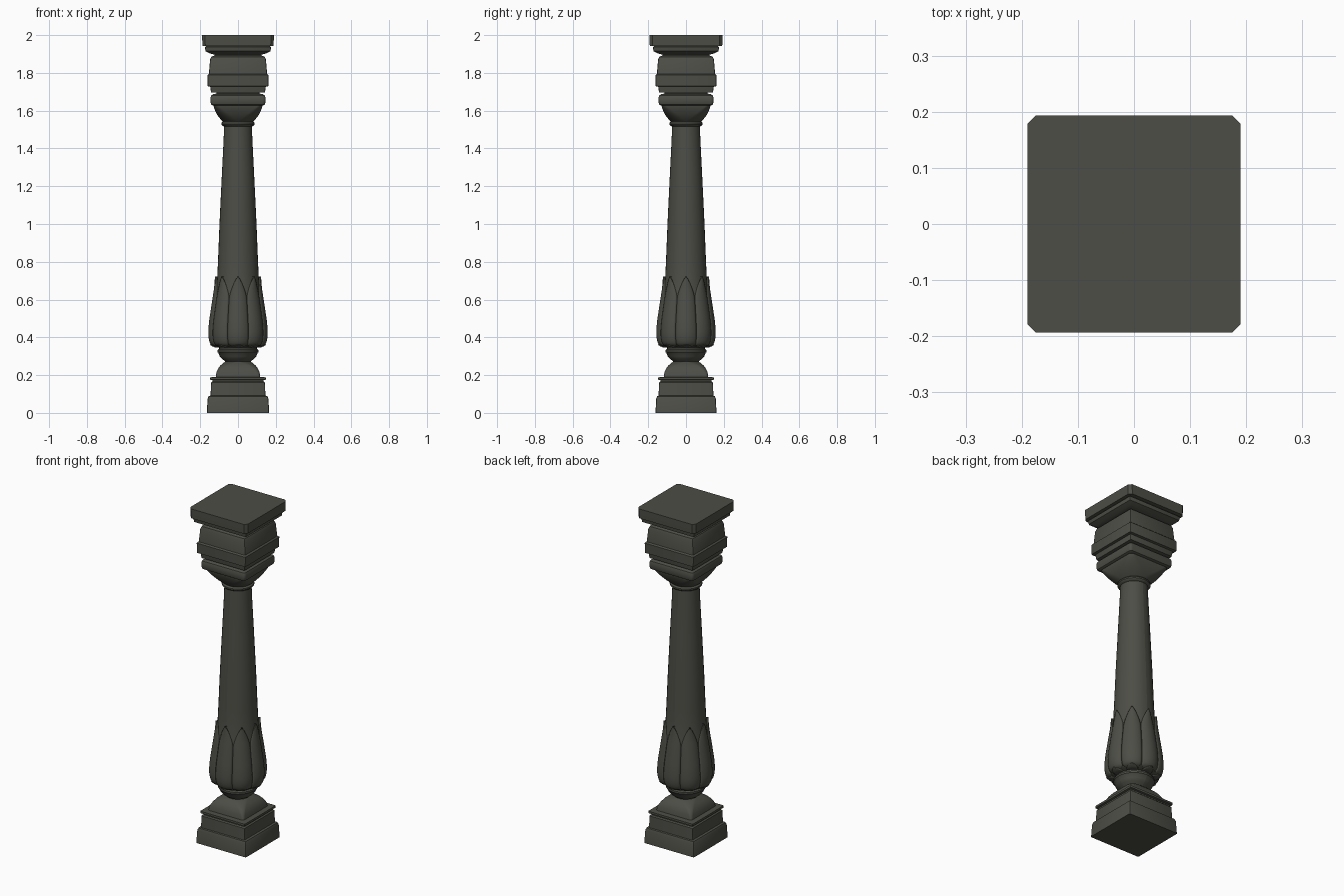
import bpy, math
from math import sin, cos, pi

cube = bpy.data.objects.get("Cube")
if cube:
    bpy.data.objects.remove(cube, do_unlink=True)

stone = bpy.data.materials.new("dark grey stone")
stone.use_nodes = True
COLOUR = (0.075, 0.075, 0.062, 1)
stone.diffuse_color = COLOUR
stone.node_tree.nodes["Principled BSDF"].inputs["Base Color"].default_value = COLOUR


def make(name, verts, faces, angle=32):
    mesh = bpy.data.meshes.new(name)
    mesh.from_pydata(verts, [], faces)
    mesh.materials.append(stone)
    obj = bpy.data.objects.new(name, mesh)
    bpy.context.collection.objects.link(obj)
    bpy.ops.object.select_all(action="DESELECT")
    obj.select_set(True)
    bpy.context.view_layer.objects.active = obj
    bpy.ops.object.shade_smooth_by_angle(angle=math.radians(angle))
    return obj


def section(half, roundness, steps):
    """Square outline whose corners are rounded by a share of its half width."""
    c = half * roundness
    pts = []
    for q in range(4):
        mid = q * pi / 2 + pi / 4
        cx = math.copysign(half - c, cos(mid))
        cy = math.copysign(half - c, sin(mid))
        for i in range(steps + 1):
            a = (q + i / steps) * pi / 2
            pts.append((cx + c * cos(a), cy + c * sin(a)))
    return pts


def loft(name, profile, steps=8, stretch_y=1.0):
    """Stack outlines given as (height, half width, roundness)."""
    n = 4 * (steps + 1)
    verts = [(x, y * stretch_y, z) for z, h, r in profile for x, y in section(h, r, steps)]
    faces = [(k * n + i, k * n + (i + 1) % n, (k + 1) * n + (i + 1) % n, (k + 1) * n + i)
             for k in range(len(profile) - 1) for i in range(n)]
    top = (len(profile) - 1) * n
    faces += [tuple(reversed(range(n))), tuple(range(top, top + n))]
    obj = make(name, verts, faces)
    # merge the doubled points of fully round outlines
    weld = obj.modifiers.new("weld", "WELD")
    weld.merge_threshold = 0.00005
    return obj


def square(points, corner=0.04):
    return [(z, h, corner) for z, h in points]


def turned(points):
    return [(z, h, 1) for z, h in points]


def along(points, t):
    """Smooth curve through evenly spaced control points."""
    f = t * (len(points) - 1)
    i = min(int(f), len(points) - 2)
    f -= i
    p = [points[max(0, min(len(points) - 1, i + k))] for k in (-1, 0, 1, 2)]
    return [0.5 * (2 * b + (c - a) * f + (2 * a - 5 * b + 4 * c - d) * f * f
                   + (3 * b - a - 3 * c + d) * f ** 3) for a, b, c, d in zip(*p)]


def leaf(name, rail, width, bulge, angle, thickness, rows=24, cols=10):
    """Bowed leaf that follows a (height, radius) rail."""
    verts, faces = [], []
    for j in range(rows + 1):
        z, r = along(rail, j / rows)
        w = width(j / rows)
        for i in range(cols + 1):
            u = 2 * i / cols - 1
            rad = r - bulge * u * u * min(1, w / width(0.5))
            a = angle + u * w
            verts.append((rad * cos(a), rad * sin(a), z))
    n = cols + 1
    for j in range(rows):
        for i in range(cols):
            a = j * n + i
            faces.append((a, a + 1, a + n + 1, a + n))
    obj = make(name, verts, faces, 50)
    solid = obj.modifiers.new("thickness", "SOLIDIFY")
    solid.thickness = thickness
    solid.offset = -1


# Square foot
loft("plinth", square([(0, .165), (.075, .161), (.088, .156), (.092, .145)]), 2, 0.98)
loft("base_block", square([(.09, .145), (.16, .143), (.166, .136), (.173, .136),
                           (.176, .147), (.188, .147), (.191, .118)]), 2)

# Square dome that turns round at the neck
loft("base_dome", [(.188, .118, .1), (.215, .114, .15), (.235, .105, .25), (.25, .094, .4),
                   (.262, .08, .65), (.272, .067, 1)])
loft("neck_cup", turned([(.265, .06), (.275, .07), (.285, .084), (.3, .097), (.318, .104),
                         (.322, .109), (.333, .109), (.338, .1), (.37, .1)]))

# Round shaft with a bulb inside the leaves
loft("shaft", turned([(.345, .1), (.355, .125), (.375, .139), (.42, .145), (.5, .137),
                      (.6, .123), (.7, .111), (.8, .106), (1.0, .098), (1.25, .086),
                      (1.45, .076), (1.535, .073)]))

# Ring of leaves, with small curled tips beneath
rail = [(.35, .12), (.365, .146), (.41, .157), (.475, .154), (.54, .145), (.6, .136),
        (.66, .127), (.722, .122)]


def leaf_width(t):
    return pi / 8 * (min(1, .75 + 2 * t) if t < .72 else max(.02, 1 - ((t - .72) / .28) ** 1.7))


def tip_width(t):
    return .3 * max(.02, 1 - t ** 2)


for k in range(8):
    leaf(f"leaf_{k + 1}", rail, leaf_width, .012, k * pi / 4, .012)
    leaf(f"curled_tip_{k + 1}", [(.348, .09), (.345, .115), (.352, .135), (.36, .148)],
         tip_width, .004, k * pi / 4, .008, 8, 6)

# Collar and bell that opens into the square capital
loft("collar", turned([(1.515, .07), (1.52, .082), (1.527, .088), (1.535, .088),
                       (1.542, .08), (1.55, .078)]))
loft("capital_bell", [(1.54, .076, 1), (1.55, .088, .9), (1.57, .105, .7), (1.59, .117, .5),
                      (1.61, .125, .32), (1.628, .13, .18), (1.64, .13, .1)])
loft("capital_cushion", square([(1.627, .132), (1.633, .142), (1.645, .146), (1.668, .146),
                                (1.68, .142), (1.688, .13), (1.69, .115), (1.698, .115)], .1), 4)

# Square capital and top slab
loft("capital_block", square([(1.695, .125), (1.697, .143), (1.718, .146), (1.727, .147),
                              (1.73, .161), (1.788, .162), (1.795, .154), (1.87, .148),
                              (1.885, .142), (1.892, .125), (1.903, .125)]), 2)
loft("slab_moulding", square([(1.898, .13), (1.903, .15), (1.915, .172), (1.936, .175),
                              (1.942, .168), (1.95, .168)]), 2)
loft("top_slab", square([(1.943, .188), (1.99, .19), (2.0, .19)], .08), 1, 1.02)
